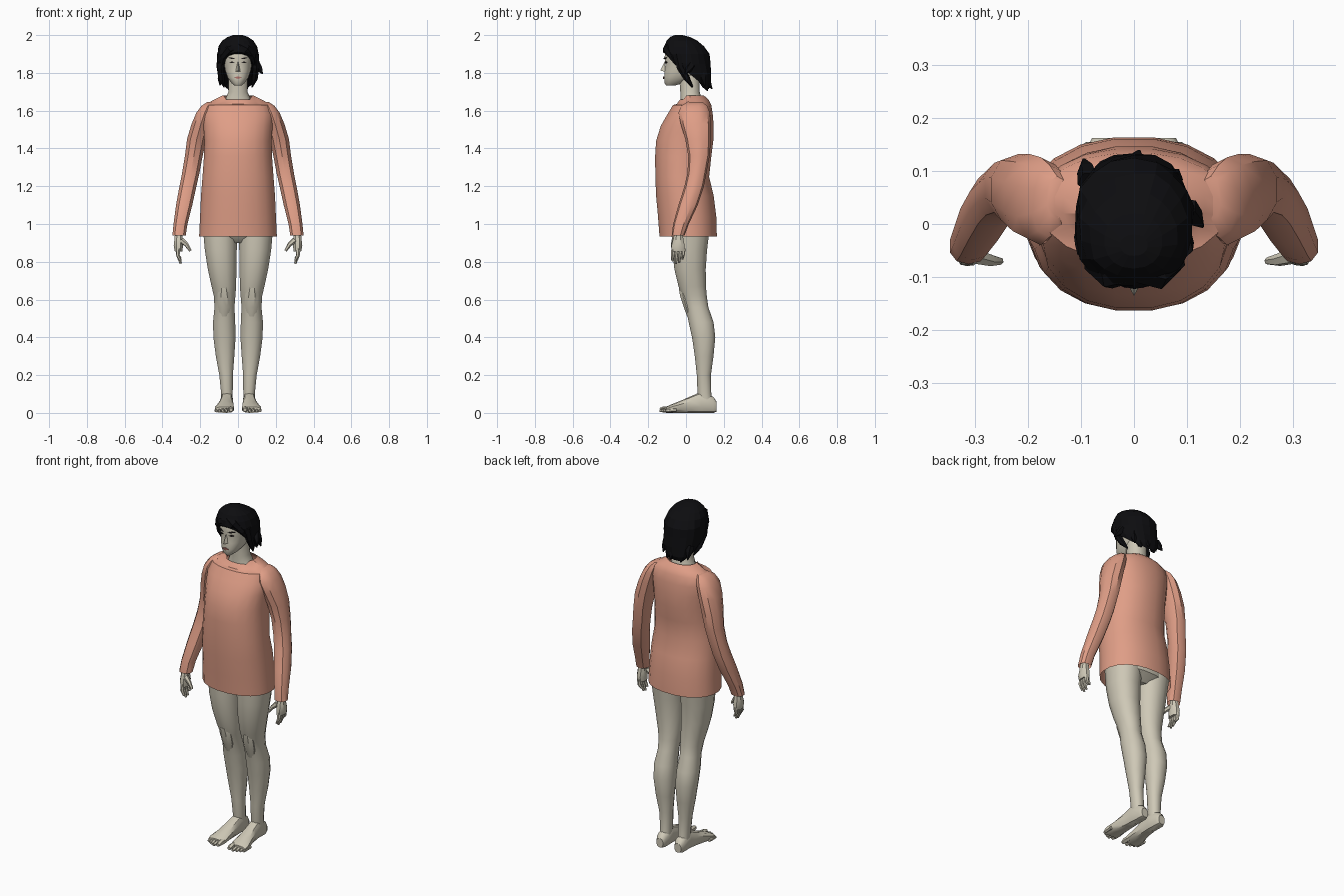
import bpy, bmesh, math, random
from mathutils import Vector
random.seed(4)


def mat(name, rgb):
    m = bpy.data.materials.new(name)
    m.diffuse_color = (*rgb, 1)
    return m


SKIN = mat("pale skin", (0.62, 0.58, 0.47))
SHIRT = mat("salmon cloth", (0.74, 0.34, 0.24))
HAIR = mat("black hair", (0.004, 0.004, 0.005))
DARK = mat("dark eye", (0.015, 0.012, 0.012))
LIPS = mat("muted red", (0.42, 0.16, 0.14))


def finish(bm, name, material, angle=35):
    bmesh.ops.recalc_face_normals(bm, faces=bm.faces)
    me = bpy.data.meshes.new(name)
    bm.to_mesh(me)
    bm.free()
    ob = bpy.data.objects.new(name, me)
    bpy.context.collection.objects.link(ob)
    me.materials.append(material)
    bpy.ops.object.select_all(action='DESELECT')
    ob.select_set(True)
    bpy.context.view_layer.objects.active = ob
    if angle:
        bpy.ops.object.shade_smooth_by_angle(angle=math.radians(angle))
    return ob


def skin_rings(bm, rings, caps=(True, True)):
    vs = [[bm.verts.new(p) for p in r] for r in rings]
    n = len(vs[0])
    for a, b in zip(vs, vs[1:]):
        for i in range(n):
            j = (i + 1) % n
            bm.faces.new((a[i], a[j], b[j], b[i]))
    if caps[0]:
        bm.faces.new(vs[0][::-1])
    if caps[1]:
        bm.faces.new(vs[-1])


def loft(bm, secs, n=14, power=2.2, s=1, axis='Z', caps=(True, True)):
    """Sections are (level, x0, x1, v0, v1): v is y when axis is Z, z when axis is Y."""
    rings = []
    for lv, x0, x1, v0, v1 in secs:
        ring = []
        for i in range(n):
            t = 2 * math.pi * (i + 0.5) / n
            c, d = math.cos(t), math.sin(t)
            x = (x0 + x1) / 2 + (x1 - x0) / 2 * math.copysign(abs(c) ** (2 / power), c)
            v = (v0 + v1) / 2 + (v1 - v0) / 2 * math.copysign(abs(d) ** (2 / power), d)
            ring.append((s * x, v, lv) if axis == 'Z' else (s * x, lv, v))
        rings.append(ring)
    skin_rings(bm, rings, caps)


def tube(bm, pts, radii, s=1, n=6):
    pts = [Vector((s * p[0], p[1], p[2])) for p in pts]
    rings = []
    for k, p in enumerate(pts):
        d = (pts[min(k + 1, len(pts) - 1)] - pts[max(k - 1, 0)]).normalized()
        u = d.cross(Vector((0.3, 1, 0.1))).normalized()
        w = d.cross(u)
        rings.append([p + radii[k] * (u * math.cos(a) + w * math.sin(a))
                      for a in (2 * math.pi * i / n for i in range(n))])
    skin_rings(bm, rings)


def plate(bm, c, w, h, tilt=0, yaw=0):
    """Thin face plate standing in x-z."""
    q = []
    for y in (-0.004, 0.004):
        ring = []
        for dx, dz in ((-w, 0), (0, -h), (w, 0), (0, h)):
            ring.append((c[0] + dx, c[1] + y + dx * yaw, c[2] + dz + dx * tilt))
        q.append(ring)
    skin_rings(bm, q)


# shirt body, open at hem and collar
bm = bmesh.new()
loft(bm, [(0.935, -.208, .208, -.142, .165), (1.04, -.203, .203, -.150, .162),
          (1.15, -.198, .198, -.160, .148), (1.25, -.190, .190, -.164, .124),
          (1.36, -.182, .182, -.165, .136), (1.44, -.180, .180, -.160, .146),
          (1.52, -.185, .185, -.135, .148), (1.58, -.190, .190, -.100, .143),
          (1.63, -.175, .175, -.070, .135), (1.655, -.135, .135, -.050, .122),
          (1.672, -.100, .100, -.038, .105), (1.680, -.085, .085, -.030, .095)],
     n=20, caps=(False, False))
for v in bm.verts:  # neckline dips at the front
    if v.co.z > 1.65 and v.co.y < 0:
        v.co.z -= 0.02
finish(bm, "shirt_body", SHIRT)

# hips under the shirt
bm = bmesh.new()
loft(bm, [(0.90, -.10, .10, -.03, .08), (0.94, -.178, .178, -.075, .130),
          (1.02, -.188, .188, -.10, .140), (1.10, -.175, .175, -.10, .12)], n=16)
finish(bm, "hips", SKIN)

for s, side in ((1, "left"), (-1, "right")):
    # sleeve
    bm = bmesh.new()
    loft(bm, [(0.938, .275, .349, -.076, -.008), (1.00, .266, .343, -.068, .015),
              (1.10, .240, .330, -.040, .062), (1.20, .218, .312, -.008, .095),
              (1.27, .202, .298, .008, .108), (1.36, .185, .283, .012, .125),
              (1.45, .165, .272, -.004, .132), (1.53, .145, .248, -.028, .132),
              (1.59, .130, .222, -.040, .126), (1.625, .125, .195, -.025, .112),
              (1.645, .125, .165, .010, .090)], n=10, s=s, caps=(False, True))
    finish(bm, side + "_sleeve", SHIRT)

    # hand with four fingers and a thumb
    bm = bmesh.new()
    loft(bm, [(0.855, .292, .336, -.076, -.006), (0.885, .290, .342, -.080, -.004),
              (0.92, .292, .338, -.070, -.012), (0.96, .292, .334, -.060, -.016)],
         n=8, s=s)
    for y, tip in ((-.066, .805), (-.048, .79), (-.030, .795), (-.013, .815)):
        tube(bm, [(.316, y, .870), (.318, y - .004, .835), (.303, y - .006, tip)],
             (.012, .010, .006), s)
    tube(bm, [(.300, -.060, .915), (.272, -.068, .890), (.252, -.070, .858)],
         (.016, .012, .007), s)
    finish(bm, side + "_hand", SKIN)

    # leg
    bm = bmesh.new()
    loft(bm, [(0.03, .030, .090, .075, .145), (0.10, .027, .090, .060, .135),
              (0.20, .026, .100, .056, .133), (0.30, .018, .119, .045, .147),
              (0.40, .011, .132, .030, .157), (0.48, .013, .134, .012, .148),
              (0.56, .017, .126, -.004, .120), (0.62, .012, .130, -.025, .112),
              (0.67, .008, .142, -.042, .108), (0.76, .006, .162, -.064, .107),
              (0.86, .004, .178, -.076, .114), (0.97, .001, .188, -.080, .128)],
         n=12, s=s)
    finish(bm, side + "_leg", SKIN)

    # kneecap
    bm = bmesh.new()
    loft(bm, [(0.51, .050, .095, .005, .04), (0.56, .036, .108, -.014, .04),
              (0.62, .034, .112, -.034, .03), (0.66, .045, .105, -.040, .02)],
         n=8, s=s)
    finish(bm, side + "_kneecap", SKIN)

    # foot and toes
    bm = bmesh.new()
    loft(bm, [(.162, .038, .080, .006, .060), (.145, .028, .090, 0, .085),
              (.080, .026, .092, 0, .112), (.030, .025, .098, 0, .090),
              (-.030, .022, .112, 0, .064), (-.080, .020, .124, 0, .044),
              (-.105, .024, .122, 0, .032)], n=10, s=s, axis='Y', power=2.6)
    for x, y, r in ((.037, -.128, .016), (.062, -.130, .011), (.081, -.122, .011),
                    (.099, -.112, .010), (.116, -.101, .010)):
        tube(bm, [(x, y + .05, r + .004), (x, y + .012, r + .003), (x, y - .010, r)],
             (r, r, r * .65), s)
    finish(bm, side + "_foot", SKIN)

# neck
bm = bmesh.new()
loft(bm, [(1.63, -.080, .080, -.030, .090), (1.668, -.066, .066, -.030, .082),
          (1.70, -.052, .052, -.032, .074), (1.80, -.052, .052, -.040, .074)], n=12)
finish(bm, "neck", SKIN)

# head
bm = bmesh.new()
loft(bm, [(1.732, -.018, .018, -.104, -.060), (1.745, -.034, .034, -.114, -.020),
          (1.775, -.056, .056, -.117, .040), (1.81, -.068, .068, -.114, .080),
          (1.85, -.075, .075, -.110, .098), (1.88, -.078, .078, -.116, .104),
          (1.92, -.076, .076, -.108, .100), (1.96, -.058, .058, -.080, .070)],
     n=16, power=2.4)
finish(bm, "head", SKIN)

# nose
bm = bmesh.new()
a = [bm.verts.new(p) for p in ((0, -.112, 1.862), (-.015, -.108, 1.806),
                               (.015, -.108, 1.806), (0, -.136, 1.812))]
for f in ((0, 1, 3), (0, 3, 2), (1, 2, 3), (0, 2, 1)):
    bm.faces.new([a[i] for i in f])
finish(bm, "nose", SKIN, 0)

# eyes, brows and mouth
bm = bmesh.new()
for s in (1, -1):
    plate(bm, (s * .032, -.106, 1.856), .014, .005, 0, s * .28)
    plate(bm, (s * .034, -.110, 1.878), .020, .004, s * .15, s * .35)
finish(bm, "eyes_and_brows", DARK, 0)
bm = bmesh.new()
plate(bm, (0, -.117, 1.775), .021, .007)
finish(bm, "mouth", LIPS, 0)

# hair: jittered shell cut along the slanted hairline
bm = bmesh.new()
loft(bm, [(1.70, -.080, .072, .020, .118), (1.74, -.092, .084, -.02, .132),
          (1.79, -.106, .104, -.08, .134), (1.85, -.114, .112, -.116, .130),
          (1.90, -.114, .115, -.122, .122), (1.94, -.104, .104, -.118, .098),
          (1.97, -.084, .082, -.104, .062), (1.99, -.056, .054, -.084, .020),
          (2.00, -.026, .026, -.060, -.02)], n=18)
for v in bm.verts:
    if v.co.z < 1.98:
        k = 1 + random.uniform(-.05, .03)
        v.co.x *= k
        v.co.y *= k
cut = bmesh.ops.bisect_plane(bm, geom=bm.verts[:] + bm.edges[:] + bm.faces[:],
                             plane_co=(0, -.12, 1.908), plane_no=(0, -.20, -.245),
                             clear_outer=True)
bmesh.ops.holes_fill(bm, edges=[e for e in bm.edges if e.is_boundary], sides=0)
# side locks, fringe and ragged nape tips
for s in (1, -1):
    tube(bm, [(.092, -.045, 1.90), (.094, -.030, 1.83), (.088, .005, 1.77),
              (.074, .035, 1.725)], (.020, .020, .017, .004), s)
    tube(bm, [(.0, -.085, 1.945), (.045, -.098, 1.925), (.078, -.072, 1.885),
              (.088, -.050, 1.84)], (.026, .026, .020, .005), s)
for p, q in (((.10, .03, 1.84), (.130, -.005, 1.795)), ((-.085, .08, 1.80), (-.095, .122, 1.735)),
             ((.07, .08, 1.80), (.080, .100, 1.730)), ((.0, .10, 1.78), (.01, .138, 1.715)),
             ((-.05, .09, 1.76), (-.045, .115, 1.705)), ((.04, .09, 1.76), (.045, .115, 1.708))):
    tube(bm, [p, (Vector(p) + Vector(q)) / 2, q], (.022, .018, .003), n=5)
finish(bm, "hair", HAIR, 0)
